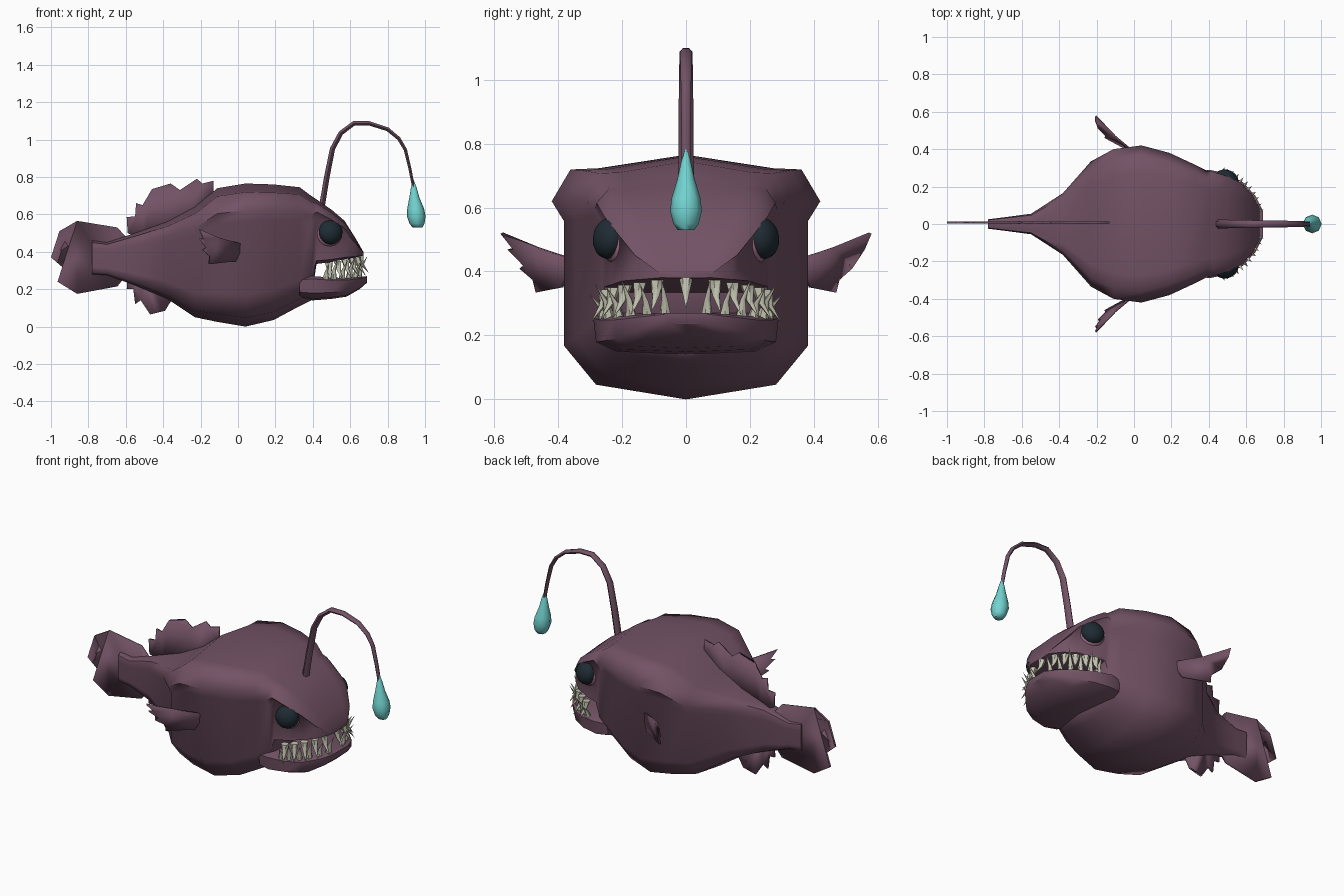
import bpy, bmesh, math
from mathutils import Vector

cube = bpy.data.objects.get("Cube")
if cube:
    bpy.data.objects.remove(cube, do_unlink=True)


def material(name, rgb):
    mat = bpy.data.materials.new(name)
    mat.use_nodes = True
    mat.diffuse_color = (*rgb, 1)
    mat.node_tree.nodes["Principled BSDF"].inputs["Base Color"].default_value = (*rgb, 1)
    return mat


SKIN = material("plum skin", (.17, .085, .13))
PINK = material("pink eyelid", (.38, .16, .25))
DARK = material("dark eye", (.013, .024, .033))
TEAL = material("teal glow", (.17, .66, .64))
IVORY = material("ivory tooth", (.55, .55, .44))


def finish(name, bm, mat, angle):
    """Turn a bmesh into a shaded, coloured object."""
    bmesh.ops.recalc_face_normals(bm, faces=bm.faces)
    mesh = bpy.data.meshes.new(name)
    bm.to_mesh(mesh)
    bm.free()
    mesh.materials.append(mat)
    obj = bpy.data.objects.new(name, mesh)
    bpy.context.scene.collection.objects.link(obj)
    bpy.ops.object.select_all(action='DESELECT')
    obj.select_set(True)
    bpy.context.view_layer.objects.active = obj
    bpy.ops.object.shade_smooth_by_angle(angle=math.radians(angle))
    return obj


def loft(name, rings, mat, angle=60):
    """Skin a row of closed rings and cap both ends."""
    bm = bmesh.new()
    rows = [[bm.verts.new(p) for p in ring] for ring in rings]
    for a, b in zip(rows, rows[1:]):
        n = len(a)
        for i in range(n):
            j = (i + 1) % n
            bm.faces.new((a[i], a[j], b[j], b[i]))
    bm.faces.new(rows[0])
    bm.faces.new(rows[-1])
    return finish(name, bm, mat, angle)


def section(x, width, top, bottom, half):
    """Mirror a half outline, given as fractions of width and height."""
    full = half + [(-u, v) for u, v in half[-2:0:-1]]
    return [(x, u * width, bottom + v * (top - bottom)) for u, v in full]


def plate(name, outline, place, thickness=.012):
    """Thin fin cut from a jagged outline."""
    bm = bmesh.new()
    face = bm.faces.new([bm.verts.new(place(a, b)) for a, b in outline])
    bmesh.ops.triangulate(bm, faces=[face])
    obj = finish(name, bm, SKIN, 20)
    mod = obj.modifiers.new("thickness", 'SOLIDIFY')
    mod.thickness = thickness
    mod.offset = 0
    return obj


def circle(centre, side, up, sides):
    """Elliptical ring around a centre."""
    turn = [math.tau * i / sides for i in range(sides)]
    return [centre + side * math.cos(t) + up * math.sin(t) for t in turn]


# Body: boxy sections with flared shoulders; the head has a flat mouth roof
SHOULDERS = [(0, 1), (.65, .945), (.86, .94), (1, .81), (.91, .73)]
BELLY = SHOULDERS + [(.91, .22), (.67, .06), (0, 0)]
ROOF = SHOULDERS + [(.91, .05), (.67, 0), (0, 0)]
stations = [
    (-.78, .025, .46, .28), (-.7, .035, .45, .275), (-.55, .055, .5, .22),
    (-.38, .165, .56, .15), (-.23, .335, .64, .05), (-.11, .4, .74, .025),
    (.04, .42, .765, 0), (.19, .38, .76, .035), (.33, .315, .745, .11),
    (.39, .285, .7, .14), (.42, .28, .68, .335), (.5, .255, .625, .345),
    (.57, .22, .565, .36), (.63, .16, .47, .37), (.67, .085, .4, .38)]
loft("body", [section(*s, ROOF if s[0] > .4 else BELLY) for s in stations], SKIN)

# Lower jaw: a shallow rounded scoop
JAW = [(0, 1), (.9, 1), (1, .88), (.97, .3), (.75, .07), (0, 0)]
jaw = [(.33, .275, .265, .15), (.4, .29, .27, .14), (.5, .27, .262, .148),
       (.58, .225, .26, .16), (.65, .15, .265, .2), (.69, .07, .27, .235)]
loft("lower_jaw", [section(*s, JAW) for s in jaw], SKIN, 45)

# Fins on the centre line
FLAT = lambda x, z: (x, .008, z)
plate("dorsal_fin", [
    (-.5, .46), (-.59, .5), (-.595, .585), (-.55, .59), (-.545, .66), (-.51, .65),
    (-.46, .735), (-.43, .69), (-.36, .765), (-.31, .73), (-.22, .79), (-.19, .765),
    (-.13, .78), (-.13, .7), (-.3, .5)], FLAT)
plate("anal_fin", [
    (-.5, .3), (-.59, .3), (-.595, .2), (-.56, .2), (-.55, .12), (-.52, .14),
    (-.47, .065), (-.44, .11), (-.39, .085), (-.35, .15), (-.35, .25)], FLAT)
plate("tail_fin", [
    (-.6, .48), (-.645, .53), (-.86, .565), (-.84, .51), (-.955, .51), (-.91, .43),
    (-1, .37), (-.93, .31), (-.965, .24), (-.875, .255), (-.86, .175),
    (-.645, .215), (-.6, .27), (-.7, .36)], FLAT)

# Paired side fins and eyes
side_fin = [(-.03, .44), (.1, .475), (.205, .52), (.185, .47), (.205, .47),
            (.17, .42), (.19, .41), (.15, .375), (.155, .335), (.015, .35)]
for s, side in ((1, "left"), (-1, "right")):
    plate(side + "_pectoral_fin", side_fin,
          lambda d, z: (-d, s * (.38 + d * (.55 + 2.2 * (z - .335))), z))
    axis = Vector((.35, .9 * s, .15)).normalized()
    base = Vector((.485, .215 * s, .5))
    for name, mat, shift, radius, depth in (
            ("eyelid", PINK, 0, .076, .042), ("eyeball", DARK, .026, .066, .05)):
        bm = bmesh.new()
        bmesh.ops.create_uvsphere(bm, u_segments=16, v_segments=10, radius=1)
        bmesh.ops.scale(bm, vec=(radius, radius, depth), verts=bm.verts)
        eye = finish(side + "_" + name, bm, mat, 60)
        eye.rotation_euler = axis.to_track_quat('Z', 'Y').to_euler()
        eye.location = base + axis * shift

# Stalk: tapered tube arching forward over the face
path = [Vector((x, 0, z)) for x, z in (
    (.445, .62), (.475, .8), (.505, .95), (.55, 1.035), (.62, 1.087), (.7, 1.087),
    (.8, 1.055), (.86, 1.005), (.895, .945), (.92, .84), (.943, .72))]
Y = Vector((0, 1, 0))
rings = []
for i, p in enumerate(path):
    along = (path[min(i + 1, len(path) - 1)] - path[max(i - 1, 0)]).normalized()
    f = i / (len(path) - 1)
    rings.append(circle(p, Y * (.025 - .012 * f), along.cross(Y) * (.018 - .01 * f), 6))
loft("lure_stalk", rings, SKIN)

# Lure: hanging drop
drop = [(.937, .785, .002), (.94, .74, .016), (.943, .69, .027), (.95, .63, .045),
        (.953, .59, .05), (.957, .55, .04), (.96, .53, .026)]
X = Vector((1, 0, 0))
loft("lure_drop", [circle(Vector((x, 0, z)), X * r, Y * r, 8) for x, z, r in drop], TEAL)


# Teeth: curved cones set around the lips
def tooth(name, angle, foot, height, radius):
    a = math.radians(angle)
    out = Vector((math.cos(a), math.sin(a), 0))
    across = Vector((-out.y, out.x, 0))
    root = Vector((.4 + .25 * math.cos(a), .265 * math.sin(a), foot))
    rows = []
    for f in (0, .5, 1):
        centre = root + Vector((0, 0, height * f)) + out * (.05 * f * f)
        r = radius * (1.03 - f)
        rows.append(circle(centre, across * r, out * r, 6))
    loft(name, rows, IVORY)


for i, (angle, size) in enumerate(((14, .125), (27, .11), (40, .125), (52, .1),
                                   (64, .11), (74, .08))):
    for s in (1, -1):
        tooth(f"lower_tooth_{i}_{s}", s * angle, .25, size, .019)
for i, angle in enumerate((0, 20, 33, 46, 58, 70)):
    for s in (1, -1) if angle else (1,):
        tooth(f"upper_tooth_{i}_{s}", s * angle, .385 - angle * .0006, -.1, .022)
